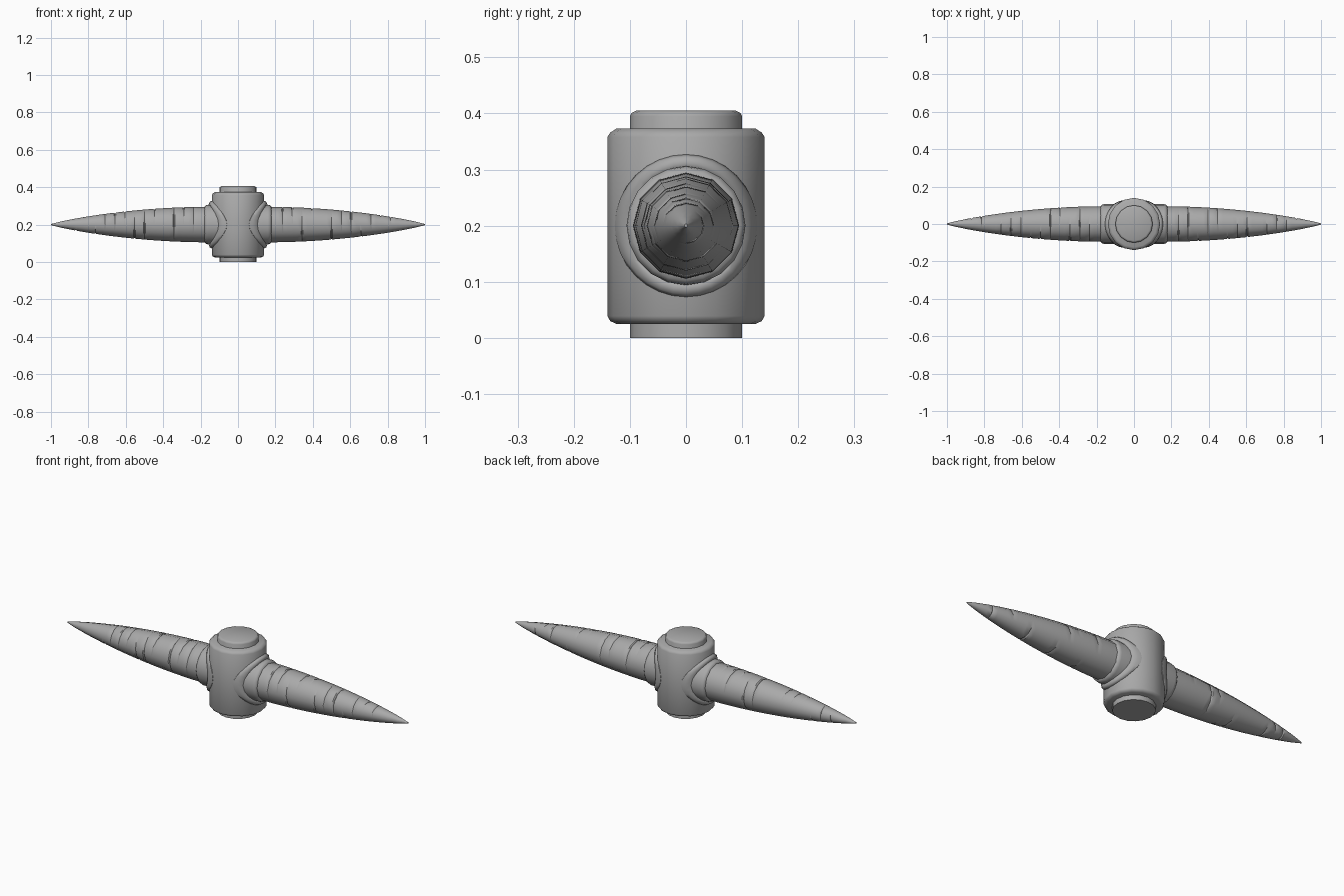
import bpy, bmesh, math, random
from math import sin, cos, pi, sqrt

cube = bpy.data.objects.get("Cube")
if cube:
    bpy.data.objects.remove(cube, do_unlink=True)

random.seed(4)
MID = 0.2            # height of the spike axis
BODY_R = 0.14

grey = bpy.data.materials.new("stone_grey")
grey.use_nodes = True
colour = (0.4, 0.4, 0.4, 1)
grey.diffuse_color = colour
grey.node_tree.nodes["Principled BSDF"].inputs["Base Color"].default_value = colour


def loft(name, rings, caps=True, closed=False, angle=40):
    """Skin a list of equal-length point rings."""
    bm = bmesh.new()
    loops = [[bm.verts.new(p) for p in ring] for ring in rings]
    n = len(loops[0])
    pairs = list(zip(loops, loops[1:]))
    if closed:
        pairs.append((loops[-1], loops[0]))
    for a, b in pairs:
        for i in range(n):
            j = (i + 1) % n
            bm.faces.new((a[i], a[j], b[j], b[i]))
    if caps and not closed:
        bm.faces.new(loops[0])
        bm.faces.new(loops[-1])
    bmesh.ops.recalc_face_normals(bm, faces=bm.faces)
    mesh = bpy.data.meshes.new(name)
    bm.to_mesh(mesh)
    bm.free()
    ob = bpy.data.objects.new(name, mesh)
    bpy.context.collection.objects.link(ob)
    mesh.materials.append(grey)
    bpy.ops.object.select_all(action='DESELECT')
    ob.select_set(True)
    bpy.context.view_layer.objects.active = ob
    bpy.ops.object.shade_smooth_by_angle(angle=math.radians(angle))
    return ob


def upright(name, profile, sides=16):
    """Turn a (radius, z) profile about the vertical axis."""
    rings = [[(r * cos(2 * pi * i / sides), r * sin(2 * pi * i / sides), z)
              for i in range(sides)] for r, z in profile]
    return loft(name, rings, angle=50)


def sideways(r, x, side, i, n):
    a = 2 * pi * i / n
    return (side * x, r * cos(a), MID + r * sin(a))


# Hub barrel and the axle pin showing at both ends
upright("hub_barrel", [(0.124, 0.025), (0.135, 0.03), (BODY_R, 0.039),
                       (BODY_R, 0.358), (0.135, 0.366), (0.124, 0.373)])
upright("axle_pin", [(0.1, 0), (0.1, 0.395), (0.097, 0.401), (0.089, 0.405)])


def saddle_ring(name, side, radius=0.112, tube=0.015, n=32, m=8):
    """Rounded bead following the joint between barrel and collar."""
    rings = []
    for i in range(n):
        a = 2 * pi * i / n
        ring = []
        for k in range(m):
            t = 2 * pi * k / m
            r = radius + tube * cos(t)
            y = r * cos(a)
            x = sqrt(max(BODY_R ** 2 - y * y, 0)) + tube * sin(t)
            ring.append((side * x, y, MID + r * sin(a)))
        rings.append(ring)
    loft(name, rings, closed=True, angle=60)


def spike_radius(x):
    t = (x - 0.16) / 0.84
    return 0.092 * max(1 - t ** 1.9, 0) ** 0.9 + 0.003


def spike(name, side, n=12):
    """Tapering spike with shallow cracks across parts of its girth."""
    rings = []
    for step in range(17):
        x = 0.16 + 0.84 * step / 16
        rings.append([sideways(spike_radius(x), x, side, i, n) for i in range(n)])
        if 0 < step < 14:
            start, span = random.randrange(n), random.randint(2, 4)
            for k in (1, 2, 3):
                xc = x + 0.015 + 0.005 * k
                ring = []
                for i in range(n):
                    cracked = k == 2 and (i - start) % n < span
                    r = spike_radius(xc) - (0.005 if cracked else 0)
                    ring.append(sideways(r, xc, side, i, n))
                rings.append(ring)
    loft(name, rings)


# Collar, bead and spike on each side
for label, side in (("left", 1), ("right", -1)):
    saddle_ring(label + "_collar_bead", side)
    collar = [(0.106, 0.05), (0.106, 0.16), (0.104, 0.17), (0.098, 0.177), (0.088, 0.18)]
    loft(label + "_collar",
         [[sideways(r, x, side, i, 20) for i in range(20)] for r, x in collar], angle=50)
    spike(label + "_spike", side)
